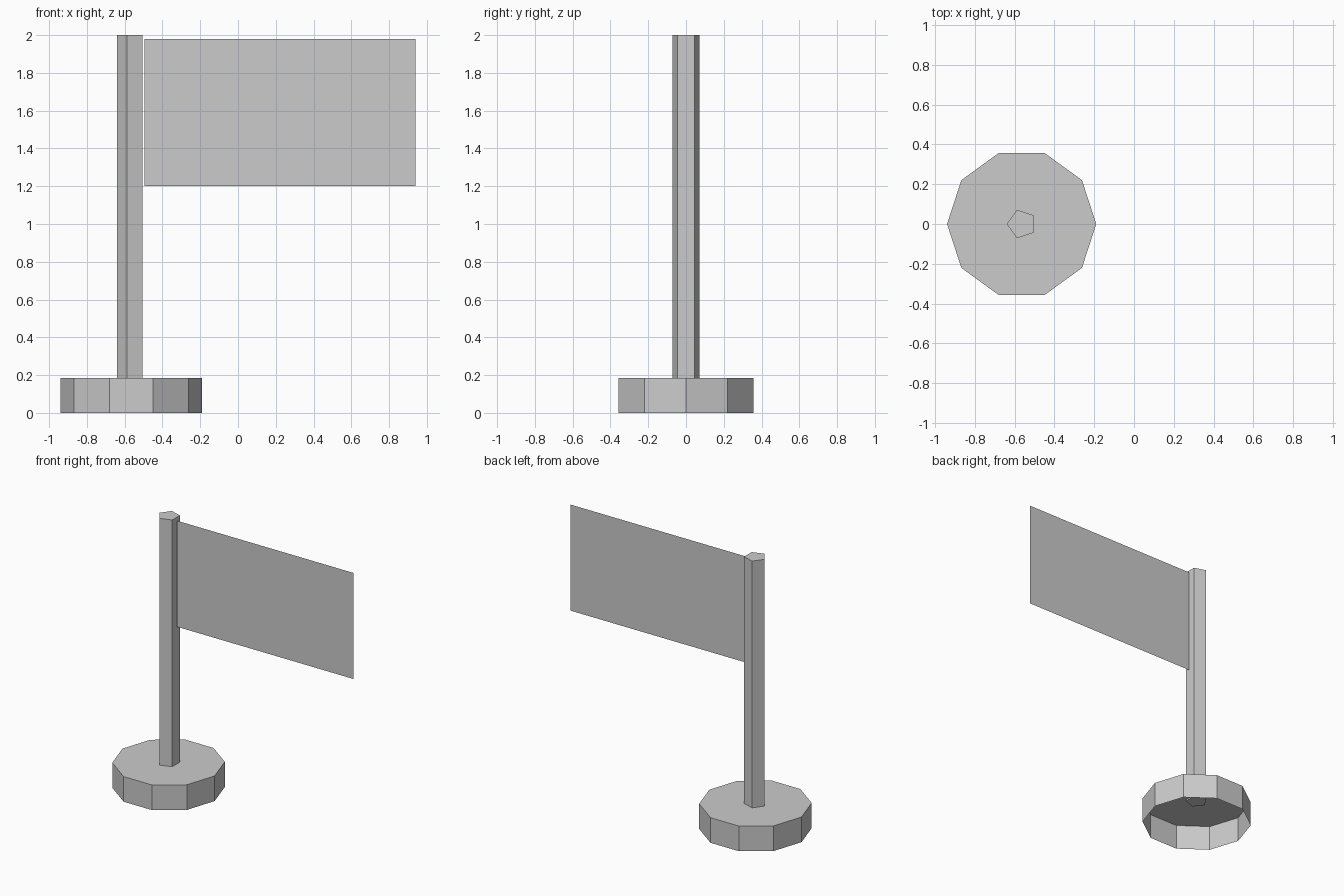
import bpy
import bmesh
from math import pi, cos, sin

if "Cube" in bpy.data.objects:
    bpy.data.objects.remove(bpy.data.objects["Cube"])

POLE_X = -0.565

grey = bpy.data.materials.new("plain grey")
grey.use_nodes = True
colour = (0.6, 0.6, 0.6, 1)
grey.diffuse_color = colour
grey.node_tree.nodes["Principled BSDF"].inputs["Base Color"].default_value = colour


def finish(name, bm):
    mesh = bpy.data.meshes.new(name)
    bm.to_mesh(mesh)
    bm.free()
    mesh.materials.append(grey)
    obj = bpy.data.objects.new(name, mesh)
    bpy.context.collection.objects.link(obj)
    return obj


def prism(name, sides, radius, bottom, top, closed):
    """Upright prism with one corner pointing to -x; the underside may be open."""
    bm = bmesh.new()
    rings = []
    for z in (bottom, top):
        angles = [pi + 2 * pi * i / sides for i in range(sides)]
        rings.append([bm.verts.new((POLE_X + radius * cos(a), radius * sin(a), z))
                      for a in angles])
    low, high = rings
    for i in range(sides):
        j = (i + 1) % sides
        bm.faces.new((low[i], low[j], high[j], high[i]))
    bm.faces.new(high)
    if closed:
        bm.faces.new(low[::-1])
    return finish(name, bm)


# Hollow ten-sided foot, open underneath
prism("base", 10, 0.375, 0, 0.185, closed=False)

# Five-sided pole, reaching just through the foot's top
prism("pole", 5, 0.075, 0.175, 2, closed=True)

# Flat single-sheet flag beside the pole
bm = bmesh.new()
bm.faces.new([bm.verts.new((x, 0, z)) for x, z in
              ((-0.495, 1.2), (0.94, 1.2), (0.94, 1.98), (-0.495, 1.98))])
finish("flag", bm)
